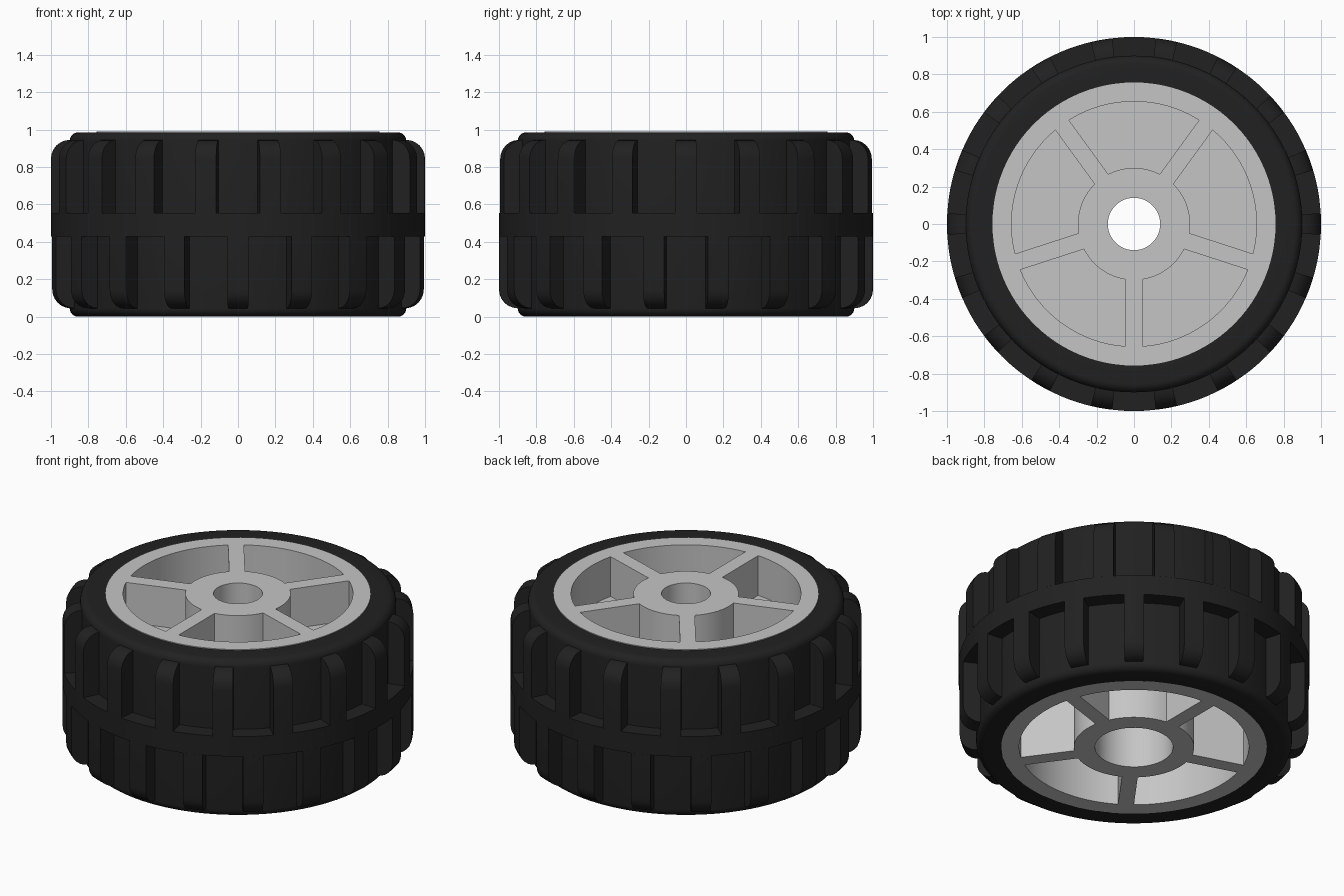
import bpy, bmesh
from math import sin, cos, asin, pi, radians

if "Cube" in bpy.data.objects:
    bpy.data.objects.remove(bpy.data.objects["Cube"])

HEIGHT = 0.99
SPOKES, LUGS = 5, 18


def material(name, value):
    m = bpy.data.materials.new(name)
    m.use_nodes = True
    colour = (value, value, value, 1)
    m.diffuse_color = colour
    bsdf = m.node_tree.nodes["Principled BSDF"]
    bsdf.inputs["Base Color"].default_value = colour
    bsdf.inputs["Roughness"].default_value = 0.6
    return m


rubber = material("black rubber", 0.015)
plastic = material("light grey plastic", 0.56)


def sweep(bm, profile, start=0.0, end=2 * pi, steps=96):
    """Sweep a closed (radius, z) outline round the axle."""
    full = end - start > 2 * pi - 0.001
    rings = []
    for i in range(steps if full else steps + 1):
        a = start + (end - start) * i / steps
        rings.append([bm.verts.new((r * cos(a), r * sin(a), z)) for r, z in profile])
    n = len(profile)
    for i in range(steps):
        p, q = rings[i], rings[(i + 1) % len(rings)]
        for j in range(n):
            k = (j + 1) % n
            bm.faces.new((p[j], q[j], q[k], p[k]))
    if not full:
        bm.faces.new(rings[0])
        bm.faces.new(rings[-1][::-1])


def prism(bm, outline, z0, z1):
    """Upright solid from an (x, y) outline."""
    low = [bm.verts.new((x, y, z0)) for x, y in outline]
    high = [bm.verts.new((x, y, z1)) for x, y in outline]
    bm.faces.new(low[::-1])
    bm.faces.new(high)
    n = len(outline)
    for i in range(n):
        k = (i + 1) % n
        bm.faces.new((low[i], low[k], high[k], high[i]))


def arc(radius, a0, a1, steps):
    return [(radius * cos(a0 + (a1 - a0) * i / steps),
             radius * sin(a0 + (a1 - a0) * i / steps)) for i in range(steps + 1)]


def round_corner(r, z, radius, sign, steps=6):
    """Outer corner points running from the flat end to the side wall."""
    pts = []
    for i in range(steps + 1):
        a = pi / 2 * (1 - i / steps)
        pts.append((r - radius + radius * cos(a), z + sign * radius * (sin(a) - 1)))
    return pts


def finish(name, bm, mat):
    bmesh.ops.recalc_face_normals(bm, faces=bm.faces)
    mesh = bpy.data.meshes.new(name)
    bm.to_mesh(mesh)
    bm.free()
    mesh.materials.append(mat)
    obj = bpy.data.objects.new(name, mesh)
    bpy.context.collection.objects.link(obj)
    return obj


def smooth(obj):
    bpy.ops.object.select_all(action="DESELECT")
    obj.select_set(True)
    bpy.context.view_layer.objects.active = obj
    bpy.ops.object.shade_smooth_by_angle(angle=radians(30))


# Tyre carcass with rounded shoulders
bm = bmesh.new()
top = 0.985
outline = ([(0.755, 0.0)] + round_corner(0.9, 0.0, 0.045, -1)
           + round_corner(0.9, top, 0.045, 1)[::-1] + [(0.755, top)])
sweep(bm, outline)
smooth(finish("tyre_body", bm, rubber))

# Raised band round the middle of the tread
bm = bmesh.new()
sweep(bm, [(0.88, 0.43), (1.0, 0.43), (1.0, 0.555), (0.88, 0.555)])
smooth(finish("tread_band", bm, rubber))


# Staggered tread lugs on both sides of the band
def tread_lugs(name, z_band, z_end, sign, offset):
    bm = bmesh.new()
    profile = ([(0.86, z_band), (0.86, z_end)]
               + round_corner(1.0, z_end, 0.1, sign) + [(1.0, z_band)])
    half = radians(3.3)
    for i in range(LUGS):
        a = offset + 2 * pi * i / LUGS
        sweep(bm, profile, a - half, a + half, 3)
    smooth(finish(name, bm, rubber))


tread_lugs("upper_tread_lugs", 0.555, 0.945, 1, 0)
tread_lugs("lower_tread_lugs", 0.43, 0.045, -1, pi / LUGS)

# Wheel hub: solid disc before cutting
bm = bmesh.new()
prism(bm, arc(0.757, 0, 2 * pi, 96)[:-1], 0, HEIGHT)
hub = finish("wheel_rim", bm, plastic)

# Cutter: stepped axle bore and spoke pockets on both faces
bm = bmesh.new()
bore = [(0.223, -0.1), (0.223, 0.45), (0.14, 0.45), (0.14, HEIGHT + 0.1)]
rings = []
for r, z in bore:
    rings.append([bm.verts.new((x, y, z)) for x, y in arc(r, 0, 2 * pi, 48)[:-1]])
bm.faces.new(rings[0][::-1])
bm.faces.new(rings[-1])
for p, q in zip(rings, rings[1:]):
    for i in range(48):
        k = (i + 1) % 48
        bm.faces.new((p[i], p[k], q[k], q[i]))


def pockets(inner, first_spoke, z0, z1, outer=0.655, half_width=0.045):
    gap_in, gap_out = asin(half_width / inner), asin(half_width / outer)
    for i in range(SPOKES):
        a = first_spoke + 2 * pi * i / SPOKES
        b = a + 2 * pi / SPOKES
        prism(bm, arc(outer, a + gap_out, b - gap_out, 16)
              + arc(inner, b - gap_in, a + gap_in, 10), z0, z1)


pockets(0.30, -pi / 2, HEIGHT - 0.25, HEIGHT + 0.1)
pockets(0.343, pi / 2, -0.1, 0.38)
cutter = finish("rim_cutter", bm, plastic)
cutter.hide_render = True

# Cut the rim, then drop the cutter
cut = hub.modifiers.new("pockets", "BOOLEAN")
cut.operation = "DIFFERENCE"
cut.solver = "EXACT"
cut.object = cutter
bpy.context.view_layer.objects.active = hub
bpy.ops.object.modifier_apply(modifier=cut.name)
bpy.data.objects.remove(cutter)
smooth(hub)
